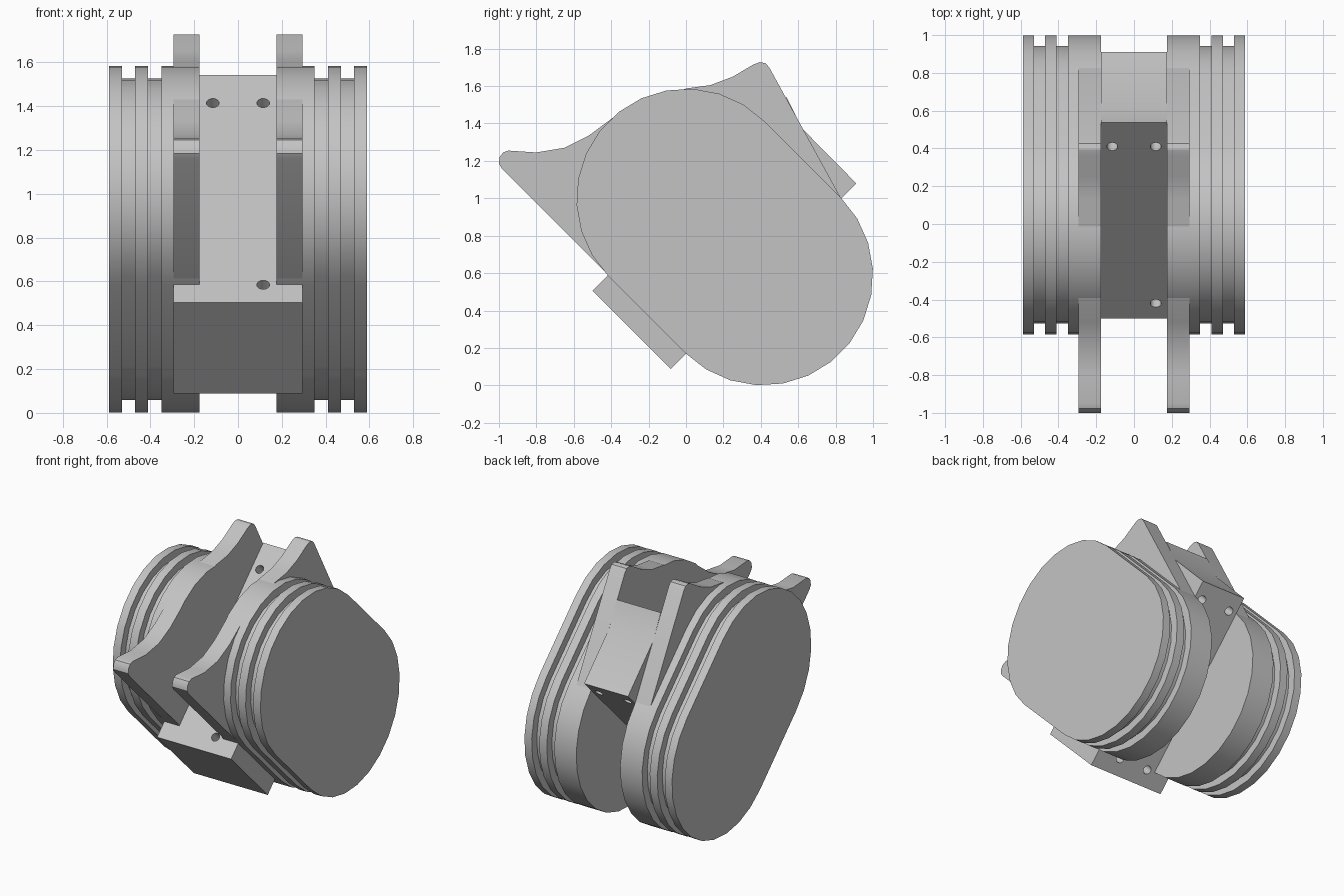
import bpy, bmesh, math
from mathutils import Matrix, Vector

if "Cube" in bpy.data.objects:
    bpy.data.objects.remove(bpy.data.objects["Cube"], do_unlink=True)

grey = bpy.data.materials.new("plain grey")
grey.use_nodes = True
COLOUR = (0.55, 0.55, 0.55, 1)
grey.diffuse_color = COLOUR
grey.node_tree.nodes["Principled BSDF"].inputs["Base Color"].default_value = COLOUR


def make_object(name, bm, mirror=False):
    bmesh.ops.recalc_face_normals(bm, faces=bm.faces)
    mesh = bpy.data.meshes.new(name)
    bm.to_mesh(mesh)
    bm.free()
    mesh.materials.append(grey)
    obj = bpy.data.objects.new(name, mesh)
    bpy.context.collection.objects.link(obj)
    if mirror:
        obj.modifiers.new("mirror", 'MIRROR')
    return obj


def loft(name, rings, mirror=False):
    """Skin a stack of (x, outline) rings, outlines being (y, z) lists."""
    bm = bmesh.new()
    loops = [[bm.verts.new((x, y, z)) for y, z in outline] for x, outline in rings]
    n = len(loops[0])
    for a, b in zip(loops, loops[1:]):
        for i in range(n):
            j = (i + 1) % n
            bm.faces.new((a[i], a[j], b[j], b[i]))
    bm.faces.new(loops[0])
    bm.faces.new(loops[-1])
    return make_object(name, bm, mirror)


def finish(obj, angle=30):
    bpy.ops.object.select_all(action='DESELECT')
    obj.select_set(True)
    bpy.context.view_layer.objects.active = obj
    for mod in list(obj.modifiers):
        bpy.ops.object.modifier_apply(modifier=mod.name)
    bpy.ops.object.shade_smooth_by_angle(angle=math.radians(angle))


def stadium(r, steps=13):
    """Slanted round-ended outline, running from upper front to lower back."""
    points = []
    for (cy, cz), start in (((0.002, 0.998), 45), ((0.412, 0.588), 225)):
        for k in range(steps + 1):
            a = math.radians(start + 180 * k / steps)
            points.append((cy + r * math.cos(a), cz + r * math.sin(a)))
    return points


# Side drums with two grooves each
FULL, GROOVE = stadium(0.588), stadium(0.53)
rings = [(0.175, FULL)]
for x0, x1 in ((0.35, 0.41), (0.47, 0.53)):
    rings += [(x0, FULL), (x0, GROOVE), (x1, GROOVE), (x1, FULL)]
rings.append((0.588, FULL))
finish(loft("grooved_drums", rings, mirror=True))

# Fins with a front horn and a top horn
fin = [(-0.41, 0.585), (-0.985, 1.16), (-1.0, 1.185), (-0.996, 1.22),
       (-0.978, 1.245), (-0.95, 1.255), (-0.8, 1.245), (-0.65, 1.27),
       (-0.52, 1.335), (-0.385, 1.435), (0.0, 1.587), (0.13, 1.605),
       (0.25, 1.65), (0.36, 1.715), (0.395, 1.728), (0.425, 1.722),
       (0.445, 1.70), (0.827, 1.003)]
finish(loft("horned_fins", [(0.175, fin), (0.295, fin)], mirror=True))

# Wide shoulders of the lower block
shoulder = [(-0.5, 0.505), (-0.0825, 0.0875), (0.04, 0.21), (-0.3775, 0.6275)]
finish(loft("lower_block_shoulders", [(0.175, shoulder), (0.295, shoulder)], mirror=True))

# Central slab joining both sides
slab_outline = [(-0.5, 0.505), (-0.0825, 0.0875), (0.91, 1.08),
                (0.624, 1.37), (0.537, 1.542)]
slab = loft("central_slab", [(-0.175, slab_outline), (0.175, slab_outline)])

# Bolt holes: three pass through, the fourth is open at the back only
bm = bmesh.new()
tilt = Matrix.Rotation(math.radians(45), 4, 'X')
for x, along, middle, depth in ((0.115, 1.825, 0.5875, 0.8), (-0.115, 1.825, 0.5875, 0.8),
                                (0.115, 0.165, 0.5875, 0.8), (-0.115, 0.165, 0.2, 0.3)):
    centre = Vector((x, (along - middle) / 2, (along + middle) / 2))
    bmesh.ops.create_cone(bm, cap_ends=True, segments=20, radius1=0.029, radius2=0.029,
                          depth=depth, matrix=Matrix.Translation(centre) @ tilt)
cutter = make_object("hole_cutter", bm)
cutter.hide_render = True
cut = slab.modifiers.new("holes", 'BOOLEAN')
cut.operation = 'DIFFERENCE'
cut.solver = 'EXACT'
cut.object = cutter
finish(slab)
bpy.data.objects.remove(cutter, do_unlink=True)
